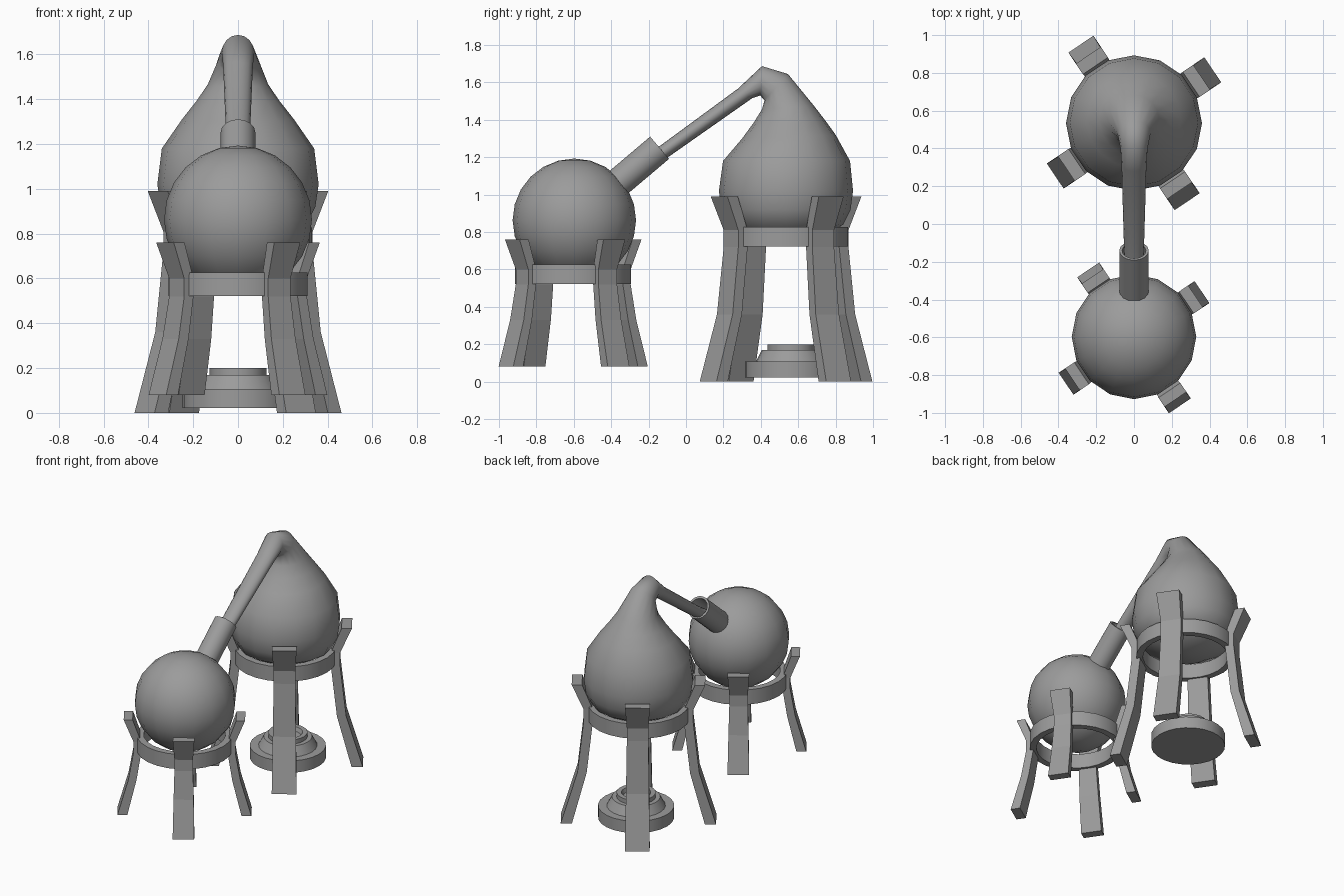
import bpy, bmesh, math
from mathutils import Vector

if "Cube" in bpy.data.objects:
    bpy.data.objects.remove(bpy.data.objects["Cube"], do_unlink=True)

grey = bpy.data.materials.new("plain_grey")
grey.use_nodes = True
grey.diffuse_color = (0.33, 0.33, 0.33, 1)
grey.node_tree.nodes["Principled BSDF"].inputs["Base Color"].default_value = grey.diffuse_color


def finish(name, bm, smooth=None):
    bmesh.ops.recalc_face_normals(bm, faces=bm.faces)
    mesh = bpy.data.meshes.new(name)
    bm.to_mesh(mesh)
    bm.free()
    mesh.materials.append(grey)
    obj = bpy.data.objects.new(name, mesh)
    bpy.context.collection.objects.link(obj)
    if smooth:
        bpy.ops.object.select_all(action='DESELECT')
        obj.select_set(True)
        bpy.context.view_layer.objects.active = obj
        bpy.ops.object.shade_smooth_by_angle(angle=math.radians(smooth))
    return obj


def loft(bm, rings, closed=False):
    """Bridge equal-sized vertex loops; cap the ends or join them."""
    n = len(rings[0])
    loops = [[bm.verts.new(p) for p in ring] for ring in rings]
    pairs = list(zip(loops, loops[1:]))
    if closed:
        pairs.append((loops[-1], loops[0]))
    else:
        bm.faces.new(loops[0])
        bm.faces.new(loops[-1])
    for a, b in pairs:
        for i in range(n):
            j = (i + 1) % n
            bm.faces.new((a[i], a[j], b[j], b[i]))


def circle(centre, radius, u, v, n):
    return [centre + radius * (math.cos(t) * u + math.sin(t) * v)
            for t in (2 * math.pi * i / n for i in range(n))]


def lathe(name, base, axis, profile, n=24, closed=False, smooth=30):
    """Turn (radius, height) points around an axis lying in the YZ plane."""
    axis = Vector(axis).normalized()
    u = Vector((1, 0, 0))
    v = axis.cross(u)
    bm = bmesh.new()
    loft(bm, [circle(Vector(base) + axis * h, r, u, v, n) for r, h in profile], closed)
    return finish(name, bm, smooth)


# Retort: each ring has a front point (y, z), a back point (y, z) and a half width
retort_rings = [
    (.50, .735, .57, .735, .035), (.37, .76, .70, .76, .165),
    (.23, .84, .84, .84, .305), (.19, .92, .88, .92, .345),
    (.176, 1.02, .893, 1.02, .36), (.198, 1.18, .877, 1.18, .34),
    (.30, 1.30, .80, 1.32, .25), (.362, 1.385, .742, 1.40, .185),
    (.406, 1.456, .684, 1.475, .135), (.42, 1.505, .545, 1.645, .088),
    (.396, 1.53, .406, 1.687, .072), (.353, 1.515, .278, 1.567, .066),
    (-.096, 1.20, -.14, 1.26, .053), (-.18, 1.15, -.22, 1.21, .05),
]
bm = bmesh.new()
loops = []
for y0, z0, y1, z1, half in retort_rings:
    front, back = Vector((0, y0, z0)), Vector((0, y1, z1))
    loops.append(circle((front + back) / 2, 1, Vector((half, 0, 0)), (back - front) / 2, 16))
loft(bm, loops)
finish("retort_flask", bm, 60)

# Round receiving flask and its open neck
bm = bmesh.new()
bmesh.ops.create_uvsphere(bm, u_segments=16, v_segments=12, radius=.33)
bmesh.ops.translate(bm, verts=bm.verts, vec=(0, -.597, .863))
finish("receiver_flask", bm, 60)
lathe("receiver_neck", (0, -.42, 1.015), (0, .213, .18),
      [(.078, 0), (.078, .365), (.063, .365), (.06, .12), (.02, .11)], 16, smooth=40)


# Stands: a ring on four bent legs
def stand(name, y, ring_z, ring_r, leg_profile):
    lathe(name + "_ring", (0, y, ring_z), (0, 0, 1),
          [(ring_r, 0), (ring_r, .105), (ring_r - .045, .105), (ring_r - .045, 0)],
          closed=True)
    for k in range(4):
        t = math.radians(34 + 90 * k)
        out = Vector((math.cos(t), math.sin(t), 0))
        side = Vector((-out.y, out.x, 0)) / 2
        bm = bmesh.new()
        loft(bm, [[Vector((0, y, z)) + out * r + side * w
                   for r, w in ((a, -width), (b, -width), (b, width), (a, width))]
                  for z, a, b, width in leg_profile])
        finish(f"{name}_leg_{k + 1}", bm)


# Leg profiles: height, inner radius, outer radius, width
stand("tall_stand", .535, .723, .33,
      [(0, .43, .503, .16), (.36, .335, .395, .15), (.72, .295, .355, .14),
       (.81, .295, .355, .14), (.99, .365, .432, .16)])
stand("short_stand", -.603, .522, .31,
      [(.08, .37, .434, .14), (.33, .31, .363, .13), (.52, .28, .33, .12),
       (.60, .28, .33, .12), (.76, .335, .393, .14)])

# Burner: stepped base with a dished top
lathe("burner", (0, .563, 0), (0, 0, 1),
      [(.247, .022), (.247, .107), (.19, .107), (.157, .17), (.127, .17),
       (.127, .2), (.095, .2), (.085, .172), (.03, .172)])
